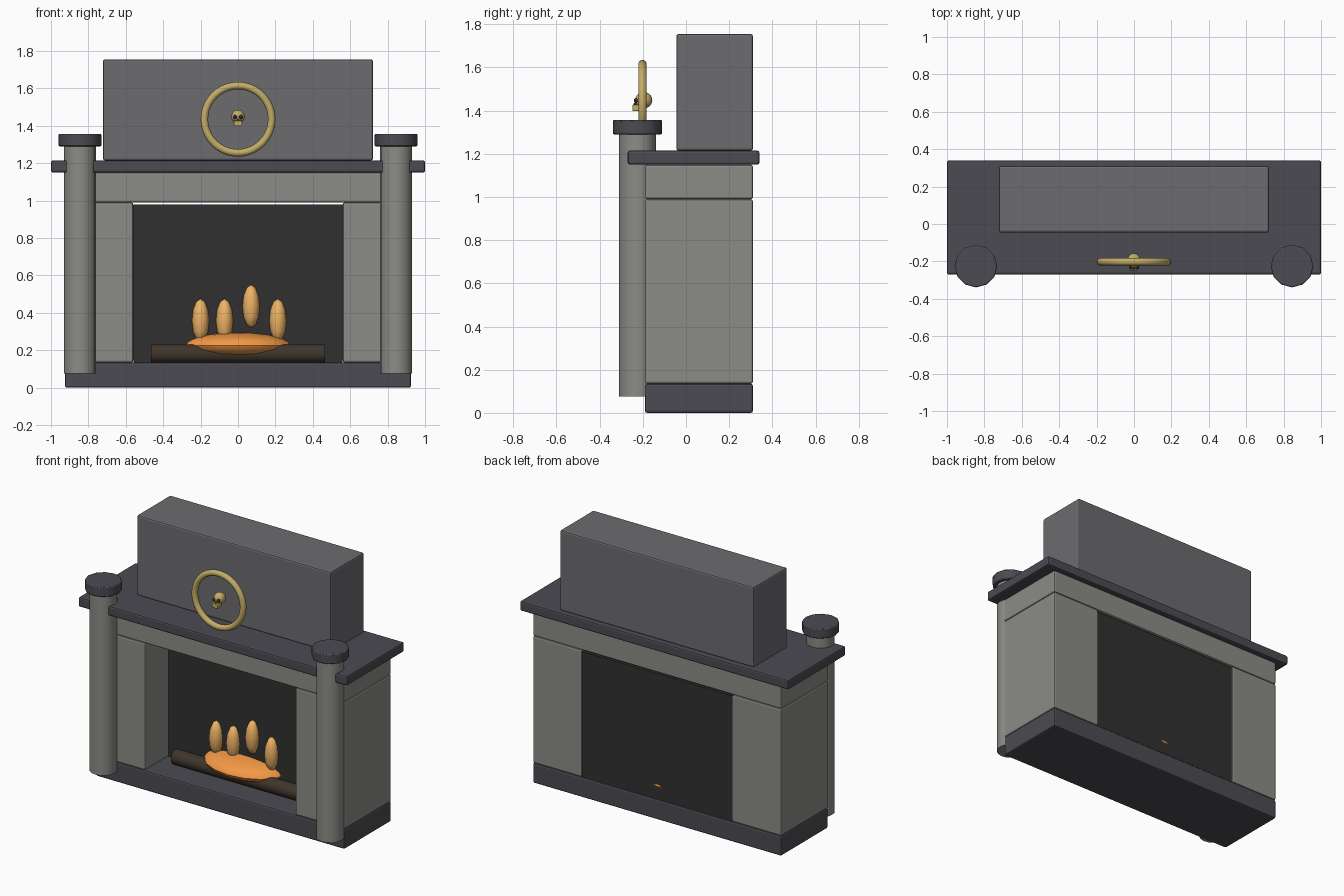
import bpy
from math import radians

if "Cube" in bpy.data.objects:
    bpy.data.objects.remove(bpy.data.objects["Cube"])


def material(name, r, g, b):
    m = bpy.data.materials.new(name)
    m.diffuse_color = (r, g, b, 1)
    m.use_nodes = True
    m.node_tree.nodes["Principled BSDF"].inputs["Base Color"].default_value = m.diffuse_color
    return m


STONE = material("stone", 0.26, 0.26, 0.24)
BREAST = material("breast_stone", 0.15, 0.15, 0.16)
SLATE = material("slate", 0.07, 0.07, 0.085)
SOOT = material("soot", 0.03, 0.03, 0.03)
BARK = material("bark", 0.05, 0.035, 0.025)
EMBER = material("ember", 0.9, 0.32, 0.06)
FLAME = material("flame", 0.85, 0.45, 0.13)
BRASS = material("brass", 0.55, 0.42, 0.14)


def finish(name, mat, smooth=True):
    ob = bpy.context.object
    ob.name = name
    ob.data.materials.append(mat)
    bpy.ops.object.transform_apply(location=False, rotation=True, scale=True)
    if smooth:
        bpy.ops.object.shade_smooth_by_angle(angle=radians(50))
    return ob


def bevel(ob, width):
    mod = ob.modifiers.new("bevel", 'BEVEL')
    mod.width = width
    mod.segments = 2
    mod.limit_method = 'ANGLE'


def box(name, mat, x, y, z, width=0.01):
    """Box from (min, max) ranges on each axis, with softened edges."""
    ranges = (x, y, z)
    bpy.ops.mesh.primitive_cube_add(size=1, location=[(a + b) / 2 for a, b in ranges])
    bpy.context.object.scale = [b - a for a, b in ranges]
    ob = finish(name, mat, False)
    if width:
        bevel(ob, width)
    return ob


def cylinder(name, mat, radius, z, x, y, sides):
    bpy.ops.mesh.primitive_cylinder_add(vertices=sides, radius=radius, depth=z[1] - z[0],
                                        location=(x, y, (z[0] + z[1]) / 2))
    return finish(name, mat)


def ellipsoid(name, mat, loc, radii, segments=16, rings=10):
    bpy.ops.mesh.primitive_uv_sphere_add(segments=segments, ring_count=rings, radius=1, location=loc)
    bpy.context.object.scale = radii
    return finish(name, mat)


# Masonry body
DEPTH = (-0.19, 0.31)
box("hearth_base", SLATE, (-0.925, 0.925), DEPTH, (0, 0.135))
box("lintel", STONE, (-0.925, 0.925), DEPTH, (0.99, 1.15))
box("mantel_shelf", SLATE, (-1, 1), (-0.27, 0.34), (1.15, 1.215))
box("chimney_breast", BREAST, (-0.722, 0.722), (-0.045, 0.31), (1.215, 1.755))
box("firebox_back", SOOT, (-0.56, 0.56), (0.06, 0.305), (0.135, 0.98), 0)

# Jambs and columns on both sides
for side, s in (("left", -1), ("right", 1)):
    box(side + "_jamb", STONE, sorted((s * 0.56, s * 0.925)), DEPTH, (0.135, 0.99))
    cylinder(side + "_column", STONE, 0.086, (0.077, 1.3), s * 0.845, -0.225, 16)
    cap = cylinder(side + "_column_cap", SLATE, 0.114, (1.29, 1.357), s * 0.845, -0.225, 12)
    bevel(cap, 0.006)

# Fire: log, ember bed and flames
bpy.ops.mesh.primitive_cylinder_add(vertices=12, radius=0.05, depth=0.93,
                                    location=(0, 0, 0.182), rotation=(0, radians(90), 0))
finish("log", BARK)
ellipsoid("ember_bed", EMBER, (0, 0.1, 0.225), (0.29, 0.21, 0.07))
for i, (x, z) in enumerate(((-0.2, 0.36), (-0.072, 0.36), (0.07, 0.435), (0.213, 0.36))):
    ellipsoid(f"flame_{i + 1}", FLAME, (x, 0.055, z), (0.046, 0.046, 0.115), 8, 6)

# Brass ring with a small skull ornament
bpy.ops.mesh.primitive_torus_add(major_radius=0.18, minor_radius=0.02, major_segments=40,
                                 minor_segments=10, location=(0, -0.202, 1.435),
                                 rotation=(radians(90), 0, 0))
finish("brass_ring", BRASS)
ellipsoid("skull_cranium", BRASS, (0, -0.196, 1.448), (0.036, 0.04, 0.038))
box("skull_jaw", BRASS, (-0.022, 0.022), (-0.248, -0.205), (1.398, 1.428), 0.004)
for side, s in (("left", -1), ("right", 1)):
    ellipsoid(side + "_eye_socket", SOOT, (s * 0.016, -0.231, 1.447), (0.011, 0.011, 0.011), 10, 6)
ellipsoid("nose_socket", SOOT, (0, -0.236, 1.43), (0.005, 0.007, 0.007), 8, 6)
